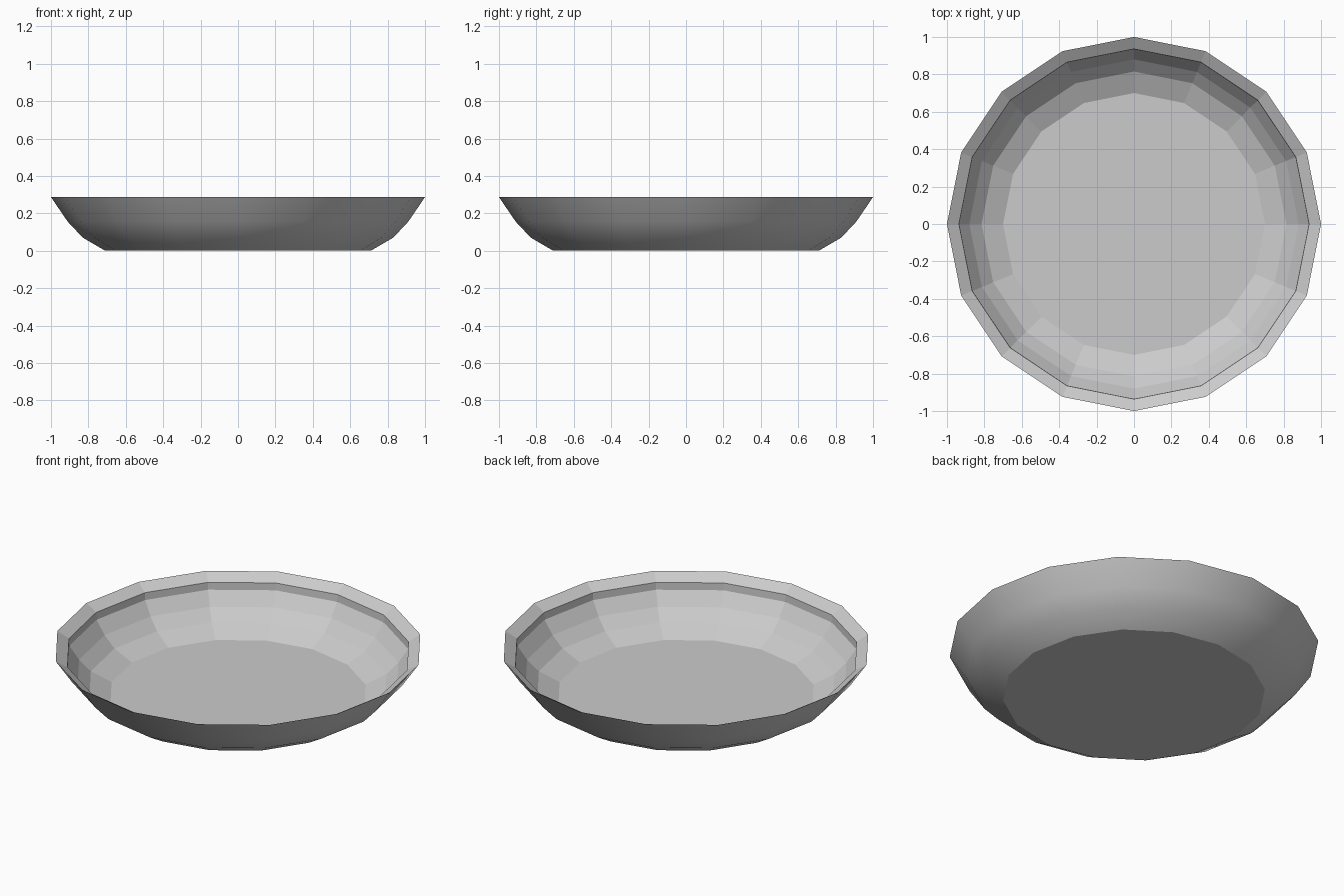
import bpy, bmesh, math

if "Cube" in bpy.data.objects:
    bpy.data.objects.remove(bpy.data.objects["Cube"])

SIDES = 16
# Half profile (radius, height): outside from foot to rim, then inside down to the floor
OUTER = [(0.71, 0.0), (0.83, 0.07), (0.91, 0.155), (1.0, 0.287)]
INNER = [(0.936, 0.248), (0.934, 0.205), (0.88, 0.128), (0.815, 0.065), (0.70, 0.012)]


def ring(bm, radius, z):
    step = math.tau / SIDES
    return [bm.verts.new((radius * math.cos(i * step), radius * math.sin(i * step), z))
            for i in range(SIDES)]


bm = bmesh.new()
rings = [ring(bm, r, z) for r, z in OUTER + INNER]

# Walls: smooth outside, faceted inside
for k, (low, high) in enumerate(zip(rings, rings[1:])):
    for i in range(SIDES):
        j = (i + 1) % SIDES
        face = bm.faces.new((low[i], low[j], high[j], high[i]))
        face.smooth = k < len(OUTER) - 1

# Foot and floor
bm.faces.new(list(reversed(rings[0])))
bm.faces.new(rings[-1])

# Keep the rim and foot edges crisp
for loop in (rings[0], rings[len(OUTER) - 1]):
    for i in range(SIDES):
        bm.edges.get((loop[i], loop[(i + 1) % SIDES])).smooth = False

mesh = bpy.data.meshes.new("bowl")
bm.to_mesh(mesh)
bm.free()
bpy.context.collection.objects.link(bpy.data.objects.new("bowl", mesh))
